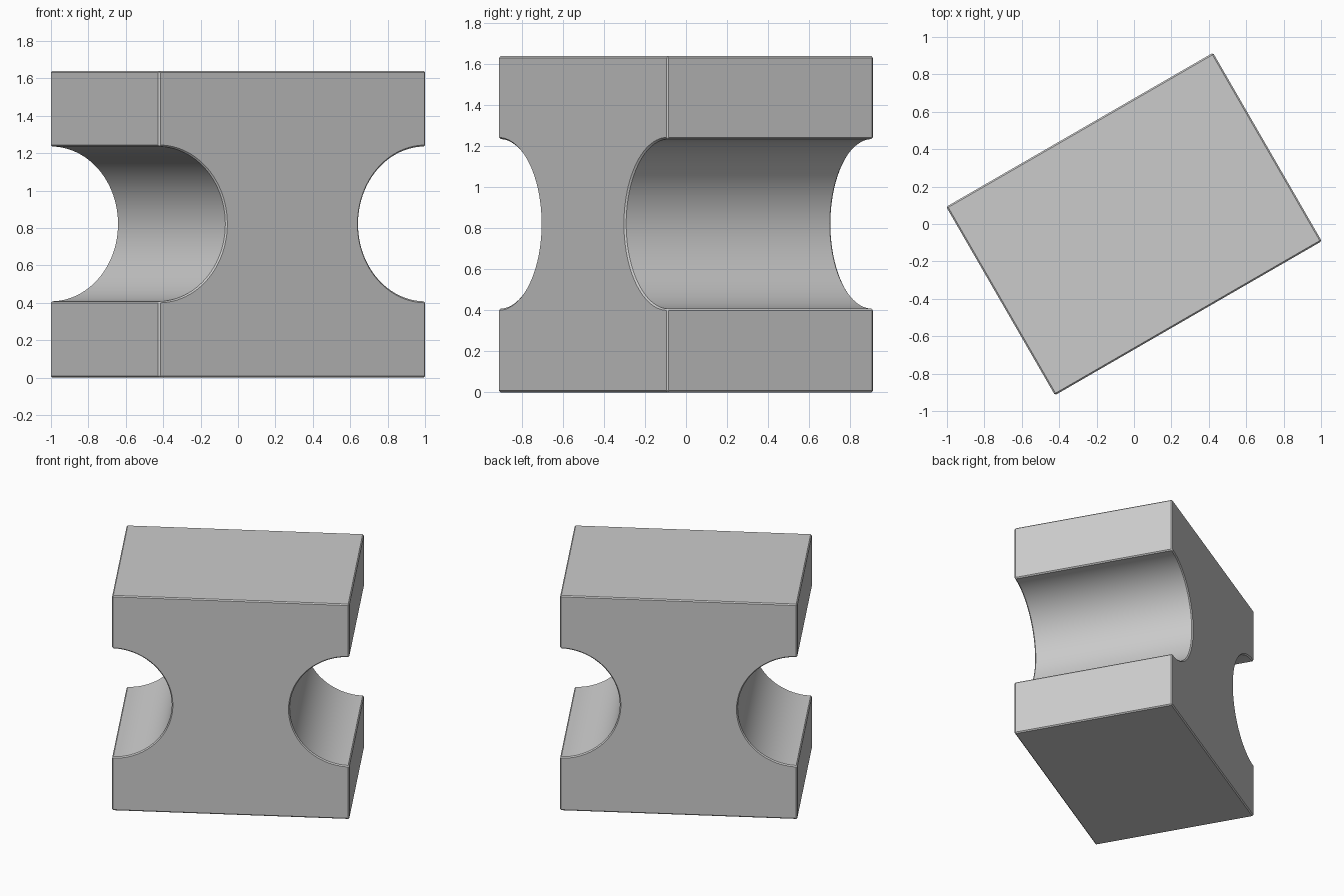
import bpy, bmesh
from math import sin, cos, pi, radians
from mathutils import Matrix

if "Cube" in bpy.data.objects:
    bpy.data.objects.remove(bpy.data.objects["Cube"])

W, D, H = 1.647, 1.163, 1.64   # block width, depth, height
R, ZC, N = 0.414, 0.822, 48    # groove radius, centre height, segments


def groove(side):
    # half-circle bite, listed from bottom to top
    return [(side * (W / 2 - R * sin(pi * i / N)), ZC - R * cos(pi * i / N))
            for i in range(N + 1)]


# I-shaped profile, counter-clockwise seen from the front
profile = [(-W / 2, 0), (W / 2, 0), *groove(1), (W / 2, H), (-W / 2, H), *reversed(groove(-1))]

# extrude the profile through the depth and turn it 30 degrees
bm = bmesh.new()
face = bm.faces.new([bm.verts.new((x, -D / 2, z)) for x, z in profile])
ext = bmesh.ops.extrude_face_region(bm, geom=[face])["geom"]
bmesh.ops.translate(bm, vec=(0, D, 0), verts=[v for v in ext if isinstance(v, bmesh.types.BMVert)])
bmesh.ops.recalc_face_normals(bm, faces=bm.faces)
bmesh.ops.rotate(bm, cent=(0, 0, 0), matrix=Matrix.Rotation(radians(30), 3, 'Z'), verts=bm.verts)
mesh = bpy.data.meshes.new("grooved_block")
bm.to_mesh(mesh)
bm.free()
block = bpy.data.objects.new("grooved_block", mesh)
bpy.context.collection.objects.link(block)

# fine chamfer on the sharp edges, smooth grooves
bevel = block.modifiers.new("edge_chamfer", 'BEVEL')
bevel.width = 0.008
bevel.segments = 1
bevel.limit_method = 'ANGLE'
bevel.angle_limit = radians(30)
bpy.context.view_layer.objects.active = block
block.select_set(True)
bpy.ops.object.modifier_apply(modifier=bevel.name)
bpy.ops.object.shade_smooth_by_angle(angle=radians(30))
